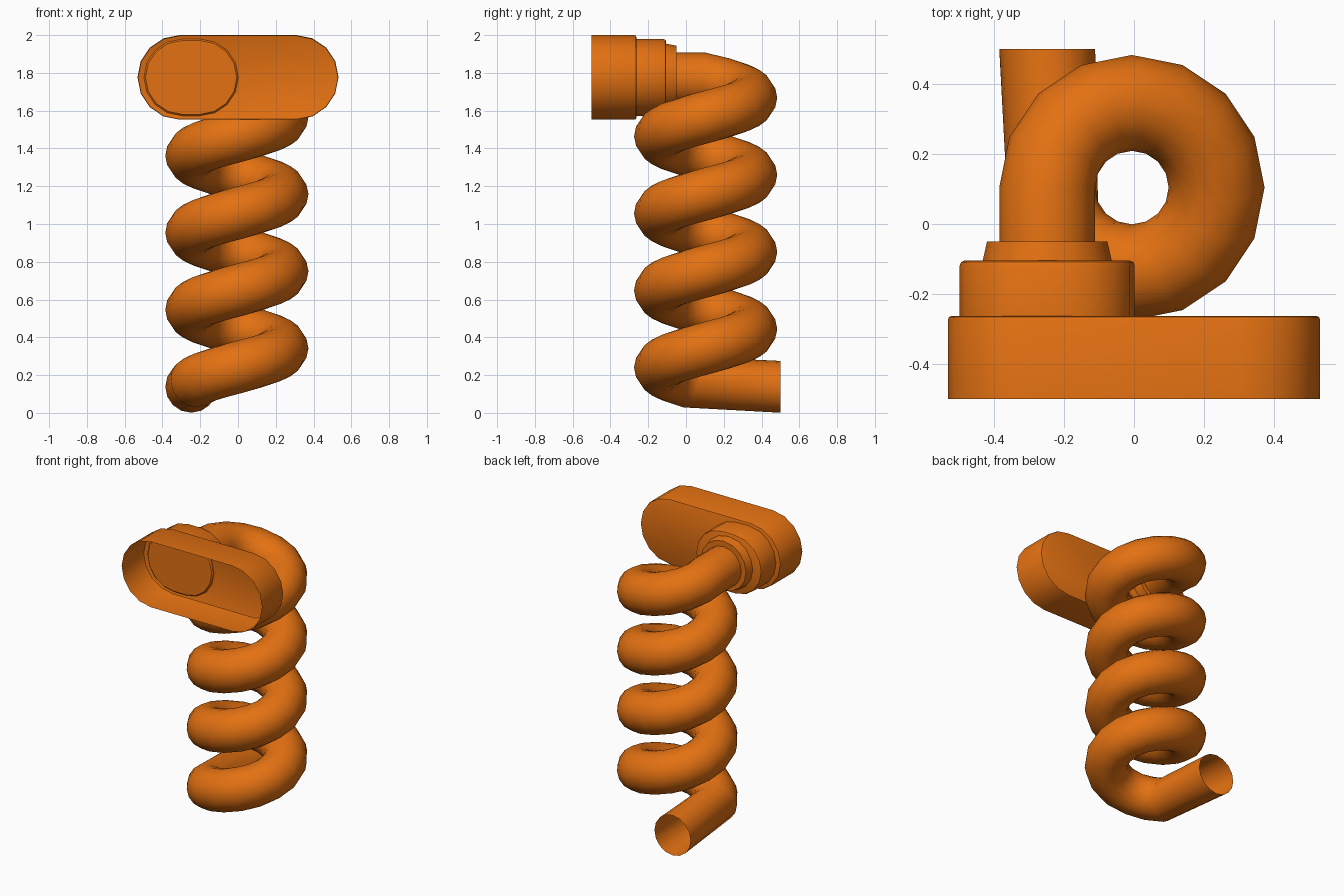
import bpy, bmesh, math
from mathutils import Vector

if "Cube" in bpy.data.objects:
    bpy.data.objects.remove(bpy.data.objects["Cube"])

orange = bpy.data.materials.new("orange")
orange.diffuse_color = (0.77, 0.165, 0.006, 1)
orange.use_nodes = True
orange.node_tree.nodes["Principled BSDF"].inputs["Base Color"].default_value = orange.diffuse_color


def loft(name, rings, cap_start=False, cap_end=False):
    """Skin a list of equal-length closed rings of points."""
    bm = bmesh.new()
    loops = [[bm.verts.new(p) for p in ring] for ring in rings]
    n = len(loops[0])
    for a, b in zip(loops, loops[1:]):
        for i in range(n):
            j = (i + 1) % n
            bm.faces.new((a[i], a[j], b[j], b[i]))
    if cap_start:
        bm.faces.new(loops[0])
    if cap_end:
        bm.faces.new(loops[-1])
    bmesh.ops.recalc_face_normals(bm, faces=bm.faces)
    mesh = bpy.data.meshes.new(name)
    bm.to_mesh(mesh)
    bm.free()
    mesh.materials.append(orange)
    obj = bpy.data.objects.new(name, mesh)
    bpy.context.collection.objects.link(obj)
    bpy.ops.object.select_all(action='DESELECT')
    obj.select_set(True)
    bpy.context.view_layer.objects.active = obj
    bpy.ops.object.shade_smooth_by_angle(angle=math.radians(32))
    return obj


def stadium(cx, cz, y, half_w, half_h):
    """Rounded slot outline in the xz plane, four segments per quarter."""
    flat = max(half_w - half_h, 0.001)
    pts = []
    for side, start in ((1, -90), (-1, 90)):
        for k in range(9):
            a = math.radians(start + 22.5 * k)
            pts.append((cx + side * flat + half_h * math.cos(a), y,
                        cz + half_h * math.sin(a)))
    return pts


# Coiled tube: straight inlet, four turns, straight outlet
R, TUBE, PITCH, SEG = 0.242, 0.137, 0.408, 16
CX, CY, Z0, TURNS = -0.006, 0.104, 0.138, 4
PIPE_X = CX - R
path = [Vector((PIPE_X, 0.5, Z0))]
for i in range(1, SEG * TURNS + 1):
    a = math.pi + 2 * math.pi * i / SEG
    path.append(Vector((CX + R * math.cos(a), CY + R * math.sin(a),
                        Z0 + PITCH * i / SEG)))
path.append(Vector((PIPE_X, -0.1, path[-1].z)))

rings = []
for i, p in enumerate(path):
    if i == 0 or i >= len(path) - 2:
        t = Vector((0, -1, 0))
    elif i == 1:
        a = math.pi + 2 * math.pi / SEG
        t = Vector((-math.sin(a), math.cos(a), 0.2)).normalized()
    else:
        t = (path[i + 1] - path[i - 1]).normalized()
    side = t.cross(Vector((0, 0, 1))).normalized()
    up = side.cross(t)
    rings.append([p + TUBE * (math.cos(2 * math.pi * k / 16) * side
                              + math.sin(2 * math.pi * k / 16) * up)
                  for k in range(16)])
loft("coiled_tube", rings)

# Stepped collars joining the tube to the nozzle
CZ = 1.776
small = [(-0.05, 0.172, 0.168), (-0.108, 0.185, 0.179)]
loft("small_collar", [stadium(PIPE_X, CZ, *s) for s in small], cap_start=True)

large = [(-0.105, 0.238, 0.191), (-0.109, 0.246, 0.199), (-0.118, 0.25, 0.203),
         (-0.268, 0.25, 0.203), (-0.276, 0.242, 0.195)]
loft("large_collar", [stadium(PIPE_X, CZ, *s) for s in large], True, True)

# Wide slot-shaped nozzle, open at the front
nozzle = [(-0.263, 0.522, 0.214), (-0.266, 0.529, 0.221), (-0.274, 0.532, 0.224),
          (-0.5, 0.532, 0.224)]
loft("nozzle", [stadium(0, CZ, *s) for s in nozzle], cap_start=True)
